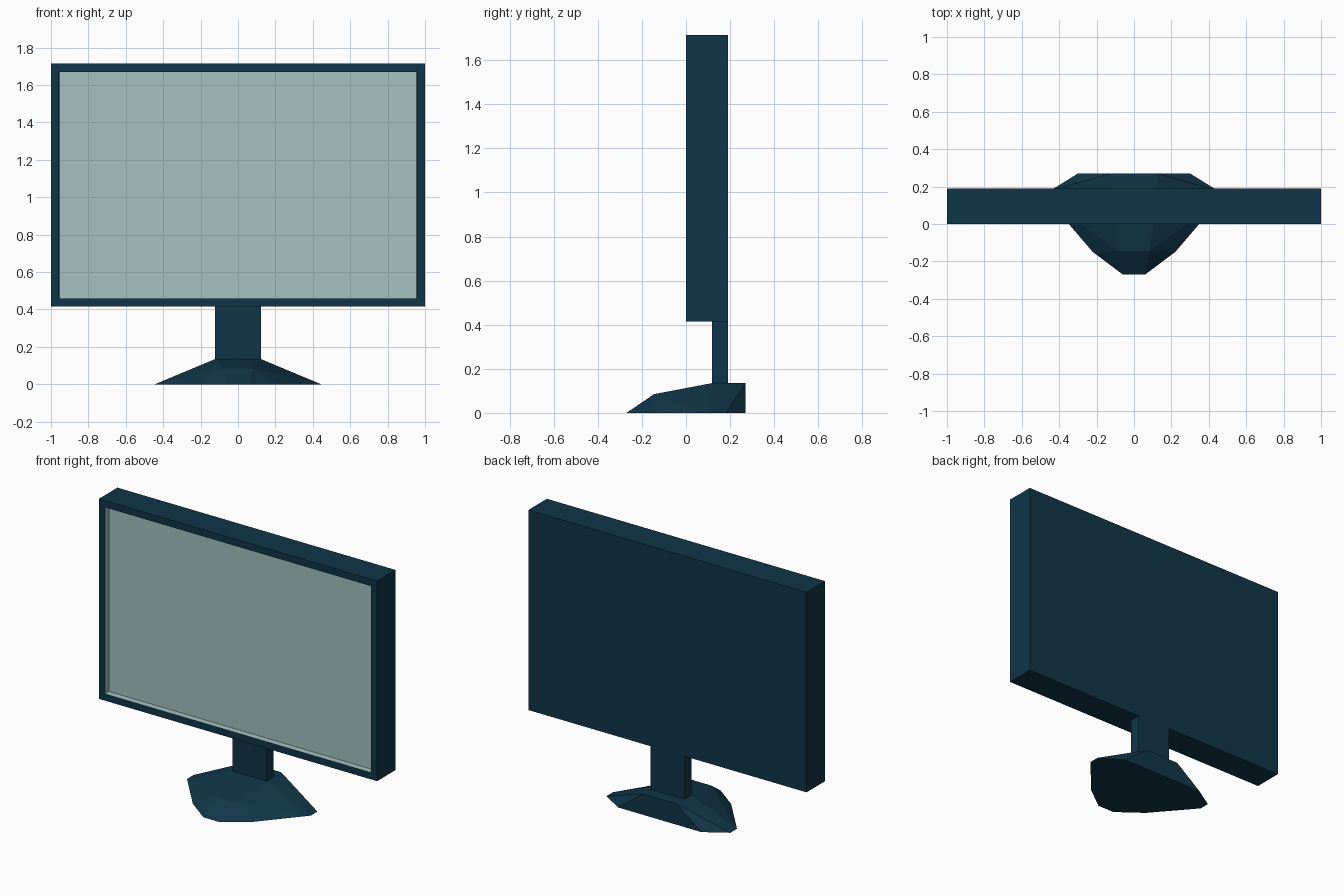
import bpy, bmesh, math
from mathutils import Vector

if "Cube" in bpy.data.objects:
    bpy.data.objects.remove(bpy.data.objects["Cube"])


def material(name, rgb):
    m = bpy.data.materials.new(name)
    m.diffuse_color = (*rgb, 1.0)
    m.use_nodes = True
    m.node_tree.nodes["Principled BSDF"].inputs["Base Color"].default_value = m.diffuse_color
    return m


navy = material("dark navy plastic", (0.0052, 0.0369, 0.0648))
glass = material("pale screen glass", (0.366, 0.533, 0.527))


def finish(name, bm, mats):
    bmesh.ops.recalc_face_normals(bm, faces=bm.faces)
    me = bpy.data.meshes.new(name)
    bm.to_mesh(me)
    bm.free()
    ob = bpy.data.objects.new(name, me)
    bpy.context.collection.objects.link(ob)
    for m in mats:
        me.materials.append(m)
    return ob


def box(lo, hi):
    lo, hi = Vector(lo), Vector(hi)
    bm = bmesh.new()
    bmesh.ops.create_cube(bm, size=1)
    for v in bm.verts:
        v.co = Vector(a * b for a, b in zip(v.co, hi - lo)) + (lo + hi) / 2
    bm.normal_update()
    return bm


# display housing: front face inset for the bezel, then pushed in for the screen
bm = box((-1, 0, 0.415), (1, 0.19, 1.715))
front = min(bm.faces, key=lambda f: f.calc_center_median().y)
bmesh.ops.inset_region(bm, faces=[front], thickness=0.044, use_even_offset=True)
walls = bmesh.ops.inset_region(bm, faces=[front], thickness=0.0005,
                               depth=-0.04, use_even_offset=True)["faces"]
for f in walls + [front]:
    f.material_index = 1
finish("display_housing", bm, [navy, glass])

# neck, flush with the back of the housing
finish("neck", box((-0.122, 0.118, 0.13), (0.122, 0.19, 0.416)), [navy])

# faceted foot: hull of the floor outline, front ridge and top platform (right half, mirrored)
half = [(0.06, -0.27, 0), (0.22, -0.15, 0), (0.445, 0.112, 0), (0.445, 0.18, 0),
        (0.30, 0.27, 0), (0.08, -0.145, 0.085), (0.122, 0.118, 0.135), (0.122, 0.27, 0.135)]
bm = bmesh.new()
for x, y, z in half:
    for s in (-1, 1):
        bm.verts.new((s * x, y, z))
bmesh.ops.convex_hull(bm, input=bm.verts)
bmesh.ops.dissolve_limit(bm, angle_limit=math.radians(1), verts=bm.verts, edges=bm.edges)
finish("foot", bm, [navy])
